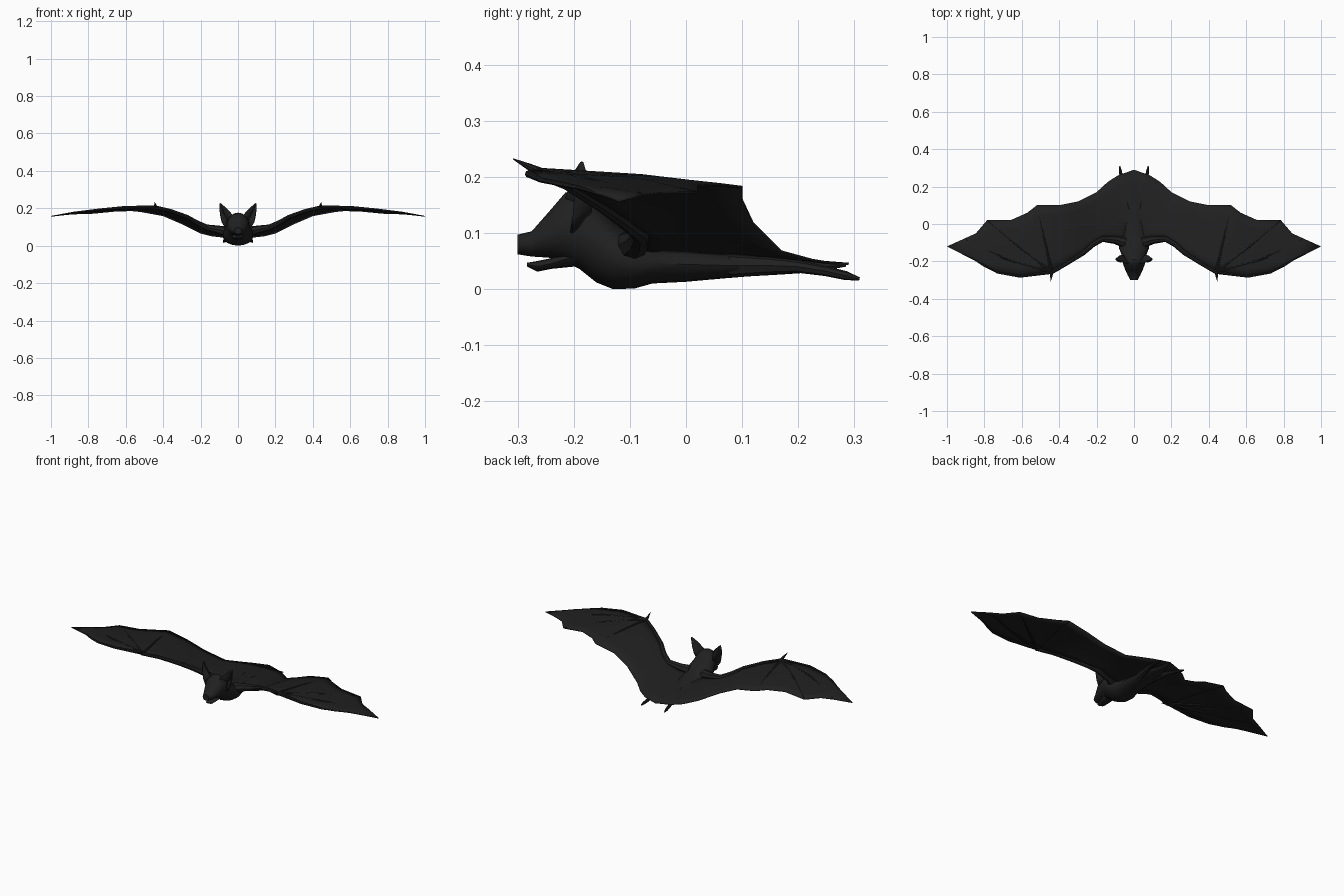
import bpy, bmesh, math
from mathutils import Vector

fur = bpy.data.materials.new("charcoal_black")
fur.diffuse_color = (0.0145, 0.0145, 0.0145, 1)


def finish(name, bm, mirror=False, thick=0.0, angle=40):
    bmesh.ops.remove_doubles(bm, verts=bm.verts, dist=1e-5)
    bmesh.ops.recalc_face_normals(bm, faces=bm.faces)
    me = bpy.data.meshes.new(name)
    bm.to_mesh(me)
    bm.free()
    ob = bpy.data.objects.new(name, me)
    bpy.context.collection.objects.link(ob)
    me.materials.append(fur)
    bpy.ops.object.select_all(action='DESELECT')
    ob.select_set(True)
    bpy.context.view_layer.objects.active = ob
    bpy.ops.object.shade_smooth_by_angle(angle=math.radians(angle))
    if thick:
        m = ob.modifiers.new("thickness", 'SOLIDIFY')
        m.thickness = thick
        m.offset = 0
    if mirror:
        ob.modifiers.new("mirror", 'MIRROR').merge_threshold = 0.0005
    return ob


def skin(bm, rows, closed):
    """Bridge successive rows of points with quads."""
    vs = [[bm.verts.new(p) for p in r] for r in rows]
    n = len(vs[0])
    for a, b in zip(vs, vs[1:]):
        for i in range(n if closed else n - 1):
            j = (i + 1) % n
            bm.faces.new((a[i], a[j], b[j], b[i]))
    if closed:
        bm.faces.new(vs[0])
        bm.faces.new(vs[-1])


def loft(name, stations, sides=16, mirror=False):
    """Stations along y: (y, bottom z, top z, half width)."""
    rows = []
    for y, lo, hi, w in stations:
        ring = []
        for k in range(sides):
            a = 2 * math.pi * k / sides
            ring.append((w * math.cos(a), y, (lo + hi) / 2 + (hi - lo) / 2 * math.sin(a)))
        rows.append(ring)
    bm = bmesh.new()
    skin(bm, rows, True)
    return finish(name, bm, mirror)


def tube(name, pts, sides=8):
    """Mirrored tapering tube through (x, y, z, radius)."""
    P = [Vector(p[:3]) for p in pts]
    rows = []
    for i, p in enumerate(P):
        q = (P[min(i + 1, len(P) - 1)] - P[max(i - 1, 0)]).to_track_quat('Y', 'Z')
        rows.append([p + q @ Vector((math.cos(2 * math.pi * k / sides), 0,
                                     math.sin(2 * math.pi * k / sides))) * pts[i][3]
                     for k in range(sides)])
    bm = bmesh.new()
    skin(bm, rows, True)
    return finish(name, bm, True)


# head and body in one tapering form
loft("body", [
    (-.300, .062, .097, .020), (-.275, .058, .103, .033), (-.245, .056, .137, .047),
    (-.215, .048, .172, .058), (-.190, .036, .177, .061), (-.160, .012, .155, .068),
    (-.130, .000, .122, .080), (-.092, .001, .096, .081), (-.060, .010, .082, .070),
    (0, .013, .075, .059), (.10, .022, .061, .054), (.17, .026, .053, .042),
    (.23, .030, .048, .020), (.285, .040, .046, .005)])

# open lower jaw
loft("lower_jaw", [(-.283, .040, .047, .010), (-.265, .031, .050, .020),
                   (-.240, .036, .055, .028), (-.200, .040, .075, .034)], 12)

# wing membrane: leading edge point, trailing edge point
columns = [
    ((0, -.10, .060), (0, .290, .045)),
    ((.09, -.10, .075), (.085, .260, .046)),
    ((.16, -.09, .095), (.14, .225, .052)),
    ((.22, -.12, .120), (.20, .170, .067)),
    ((.27, -.165, .152), (.30, .120, .117)),
    ((.36, -.22, .185), (.40, .100, .160)),
    ((.44, -.262, .207), (.52, .100, .182)),
    ((.52, -.275, .208), (.57, .060, .187)),
    ((.61, -.285, .205), (.66, .020, .184)),
    ((.73, -.265, .195), (.785, .020, .172)),
    ((.80, -.230, .187), (.845, -.050, .171)),
    ((.86, -.190, .180), (.91, -.080, .167)),
    ((1.0, -.120, .157), (1.0, -.120, .157))]
rows = []
for lead, trail in columns:
    rows.append([Vector(lead).lerp(Vector(trail), k / 6)
                 + Vector((0, 0, .005 * math.sin(math.pi * k / 6) * (lead[0] < 1)))
                 for k in range(7)])
bm = bmesh.new()
skin(bm, rows, False)
finish("wing_membrane", bm, True, .004, 30)

# arm bones and thumb claw
tube("arm", [(.05, -.10, .075, .030), (.10, -.085, .085, .022), (.17, -.080, .098, .016),
             (.22, -.110, .122, .014), (.27, -.155, .152, .012), (.36, -.212, .186, .010),
             (.445, -.262, .206, .010)])
tube("thumb_claw", [(.44, -.255, .206, .009), (.442, -.280, .218, .006),
                    (.446, -.308, .232, .001)])

# finger bones fanning out from the wrist
wrist = (.44, -.258, .207, .009)
fingers = [
    [(.48, -.08, .199, .006), (.52, .097, .182, .002)],
    [(.62, -.12, .199, .006), (.78, .015, .174, .002)],
    [(.68, -.19, .199, .006), (.90, -.082, .170, .002)],
    [(.61, -.280, .205, .007), (.73, -.260, .195, .005), (.86, -.187, .180, .004),
     (.99, -.124, .158, .001)]]
for n, f in enumerate(fingers):
    tube("finger_%d" % (n + 1), [wrist] + f)

# hind legs with feet
tube("hind_leg", [(.030, .08, .042, .022), (.045, .15, .042, .016), (.058, .20, .040, .011),
                  (.068, .25, .032, .009), (.073, .285, .024, .008), (.076, .309, .018, .003)])

# cupped ears: inner edge, hollow back, outer edge, row by row up to the tip
ear = [[(.018, -.215, .150), (.048, -.175, .128), (.070, -.205, .100)],
       [(.034, -.212, .168), (.064, -.168, .150), (.086, -.200, .128)],
       [(.055, -.205, .190), (.078, -.172, .177), (.094, -.197, .165)],
       [(.078, -.197, .212), (.088, -.180, .206), (.097, -.193, .200)],
       [(.093, -.188, .226), (.094, -.186, .226), (.096, -.187, .226)]]
bm = bmesh.new()
skin(bm, ear, False)
finish("ear", bm, True, .006, 60)
